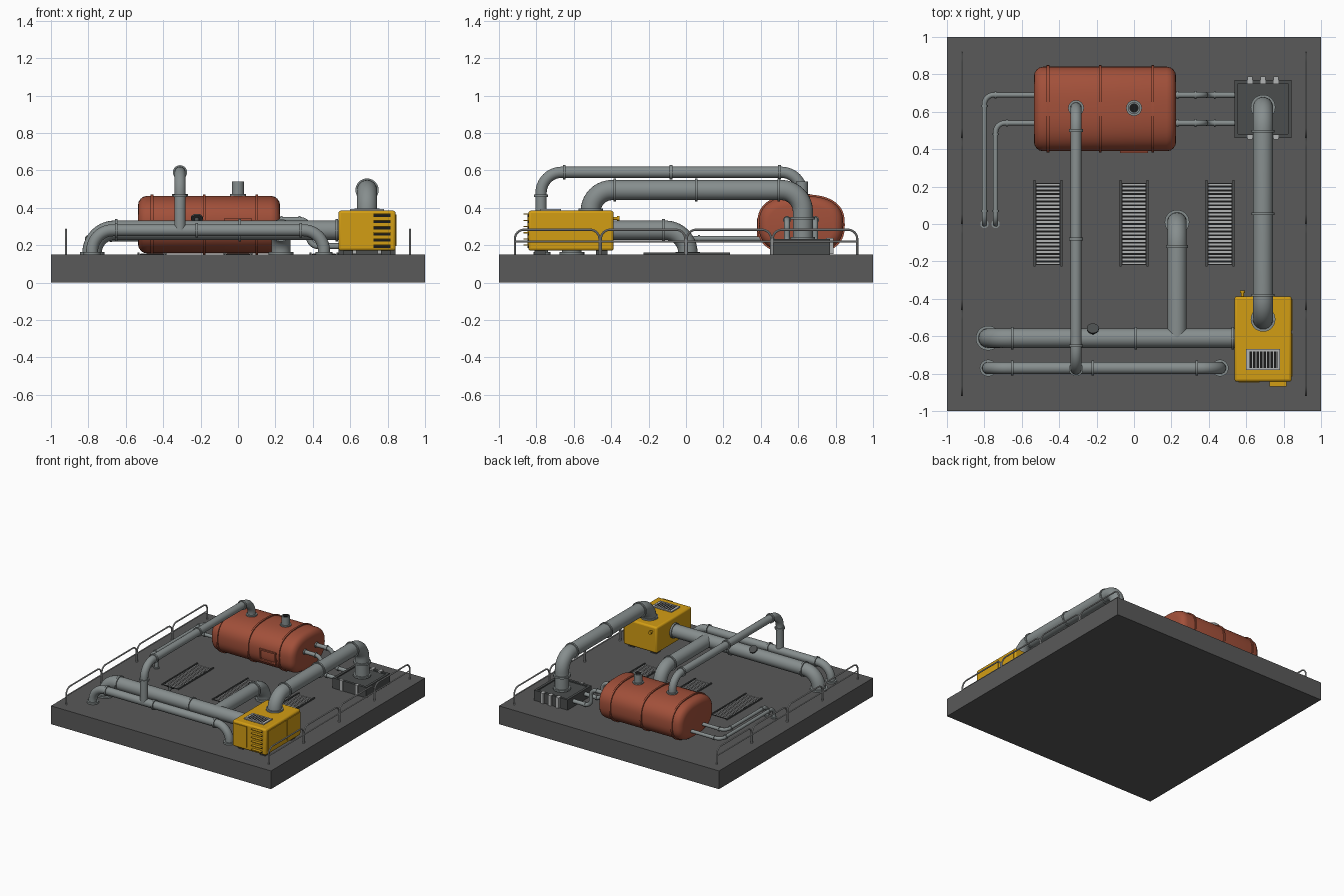
import bpy, bmesh, math
from mathutils import Vector, Matrix

cube = bpy.data.objects.get("Cube")
if cube:
    bpy.data.objects.remove(cube, do_unlink=True)

parts = []


def material(name, rgb):
    m = bpy.data.materials.new(name)
    m.use_nodes = True
    m.diffuse_color = (*rgb, 1)
    m.node_tree.nodes["Principled BSDF"].inputs["Base Color"].default_value = (*rgb, 1)
    return m


SLAB = material("dark concrete", (0.1, 0.1, 0.1))
STEEL = material("pipe steel", (0.24, 0.27, 0.27))
RUST = material("tank red", (0.36, 0.08, 0.042))
YELLOW = material("generator yellow", (0.65, 0.34, 0.007))
LIGHT = material("light metal", (0.45, 0.46, 0.46))
IRON = material("dark iron", (0.07, 0.075, 0.075))
BLACK = material("black", (0.01, 0.01, 0.01))


def add(name, bm, mat):
    bmesh.ops.recalc_face_normals(bm, faces=bm.faces)
    me = bpy.data.meshes.new(name)
    bm.to_mesh(me)
    bm.free()
    me.materials.append(mat)
    ob = bpy.data.objects.new(name, me)
    bpy.context.collection.objects.link(ob)
    parts.append(ob)
    return ob


def boxes(name, mat, items, bevel=0):
    """One object made of boxes given as (centre, size)."""
    bm = bmesh.new()
    for centre, size in items:
        bmesh.ops.create_cube(bm, size=1, matrix=Matrix.Translation(centre) @ Matrix.Diagonal((*size, 1)))
    ob = add(name, bm, mat)
    if bevel:
        mod = ob.modifiers.new("rounded edges", 'BEVEL')
        mod.width, mod.segments = bevel, 3
    return ob


def loft(bm, rings):
    loops = [[bm.verts.new(p) for p in ring] for ring in rings]
    n = len(loops[0])
    for a, b in zip(loops, loops[1:]):
        for i in range(n):
            j = (i + 1) % n
            bm.faces.new((a[i], a[j], b[j], b[i]))
    bm.faces.new(loops[0])
    bm.faces.new(loops[-1])


def rounded(corners, bend):
    """Replace the square corners of a path by quarter arcs."""
    pts = [Vector(c) for c in corners]
    path = [pts[0]]
    for p, c, q in zip(pts, pts[1:], pts[2:]):
        a, b = (p - c).normalized(), (q - c).normalized()
        for k in range(11):
            t = math.pi / 2 * k / 10
            path.append(c + bend * (a + b - b * math.cos(t) - a * math.sin(t)))
    return path + [pts[-1]]


def pipe(name, r, corners, bend=0.1, mat=STEEL, sides=24):
    path = rounded(corners, bend)
    dirs = [(b - a).normalized() for a, b in zip(path, path[1:])]
    tangents = [dirs[0]] + [(a + b).normalized() for a, b in zip(dirs, dirs[1:])] + [dirs[-1]]
    u = tangents[0].orthogonal().normalized()
    rings, last = [], tangents[0]
    for p, t in zip(path, tangents):
        u = last.rotation_difference(t) @ u
        v, last = t.cross(u), t
        angles = [math.tau * i / sides for i in range(sides)]
        rings.append([p + r * (u * math.cos(a) + v * math.sin(a)) for a in angles])
    bm = bmesh.new()
    loft(bm, rings)
    return add(name, bm, mat)


def discs(name, r, axis, centres, depth=0.014, mat=STEEL):
    """Flanges: short cylinders sharing one axis."""
    turn = Vector((0, 0, 1)).rotation_difference(Vector(axis)).to_matrix().to_4x4()
    bm = bmesh.new()
    for c in centres:
        bmesh.ops.create_cone(bm, cap_ends=True, segments=28, radius1=r, radius2=r, depth=depth,
                              matrix=Matrix.Translation(c) @ turn)
    return add(name, bm, mat)


X, Y, Z = (1, 0, 0), (0, 1, 0), (0, 0, 1)
G = 0.15  # deck height

boxes("base_slab", SLAB, [((0, 0, G / 2), (2, 2, G))])

# Tank: rounded-oval section with domed edges and raised bands
TY, TZ = 0.615, 0.31


def oval(x, s, inset=0):
    ring = []
    for i in range(64):
        c, n = math.cos(math.tau * i / 64), math.sin(math.tau * i / 64)
        ring.append((x, TY + (0.226 * s - inset) * math.copysign(abs(c) ** 0.78, c),
                     TZ + (0.154 * s - inset) * math.copysign(abs(n) ** 0.78, n)))
    return ring


bm = bmesh.new()
ends = [(0, 0.05), (0.004, 0.032), (0.014, 0.016), (0.028, 0.005), (0.05, 0)]
loft(bm, [oval(-0.535 + d, 1, i) for d, i in ends] + [oval(0.225 - d, 1, i) for d, i in reversed(ends)])
add("tank_body", bm, RUST)
bm = bmesh.new()
for x in (-0.46, -0.18, 0.1):
    loft(bm, [oval(x - 0.007, 1, -0.008), oval(x + 0.007, 1, -0.008)])
add("tank_bands", bm, RUST)
boxes("tank_hatch_frame", RUST,
      [((0, 0.388, z), (0.15, 0.016, 0.012)) for z in (0.25, 0.336)]
      + [((x, 0.388, 0.293), (0.012, 0.016, 0.09)) for x in (-0.069, 0.069)])
pipe("tank_vent", 0.032, [(0, 0.62, 0.44), (0, 0.62, 0.54)])
discs("tank_vent_opening", 0.024, Z, [(0, 0.62, 0.54)], 0.004, BLACK)
discs("tank_top_flanges", 0.042, Z, [(0, 0.62, 0.466), (-0.31, 0.62, 0.466)])

# Thin overhead pipe from tank to front line
pipe("overhead_pipe", 0.03, [(-0.31, 0.62, 0.44), (-0.31, 0.62, 0.59), (-0.31, -0.775, 0.59),
                             (-0.31, -0.775, 0.28)], 0.11)
discs("overhead_pipe_flanges", 0.038, Y, [(-0.31, y, 0.59) for y in (-0.65, -0.08, 0.5)])
discs("overhead_riser_flange", 0.038, Z, [(-0.31, -0.775, 0.465)])

# Front line, ducking into the deck at both ends
pipe("front_pipe", 0.032, [(-0.78, -0.77, G), (-0.78, -0.77, 0.28), (0.46, -0.77, 0.28), (0.46, -0.77, G)], 0.11)
discs("front_pipe_flanges", 0.04, X, [(x, -0.77, 0.28) for x in (-0.65, -0.22, 0.335)])
discs("front_pipe_feet", 0.045, Z, [(x, -0.77, G + 0.007) for x in (-0.78, 0.46)])

# Main line with a branch
pipe("main_pipe", 0.052, [(-0.78, -0.61, G), (-0.78, -0.61, 0.28), (0.55, -0.61, 0.28)], 0.12)
pipe("branch_pipe", 0.052, [(0.23, -0.61, 0.28), (0.23, 0.01, 0.28), (0.23, 0.01, G)], 0.12)
discs("main_pipe_flanges", 0.06, X, [(x, -0.61, 0.28) for x in (-0.65, 0.01, 0.528)])
discs("branch_pipe_flange", 0.06, Y, [(0.23, -0.12, 0.28)])
discs("main_pipe_feet", 0.066, Z, [(-0.78, -0.61, G + 0.007), (0.23, 0.01, G + 0.007)])
pipe("valve_stem", 0.012, [(-0.22, -0.59, 0.31), (-0.22, -0.56, 0.345)], mat=IRON)
wheel = discs("valve_wheel", 0.032, (0, 0.6, 0.8), [(-0.22, -0.56, 0.345)], 0.01, IRON)

# Large exhaust pipe from generator to exchanger
pipe("exhaust_pipe", 0.054, [(0.69, -0.51, 0.37), (0.69, -0.51, 0.495), (0.69, 0.625, 0.495),
                             (0.69, 0.625, 0.22)], 0.115)
discs("exhaust_flanges", 0.062, Y, [(0.69, y, 0.495) for y in (-0.38, 0.055, 0.495)])
discs("exhaust_riser_flanges", 0.066, Z, [(0.69, -0.51, 0.39), (0.69, 0.625, 0.345), (0.69, 0.625, 0.238)])

# Small twin lines on both ends of the tank
for side, y, x in (("rear", 0.69, -0.8), ("front", 0.54, -0.74)):
    pipe(side + "_drain_pipe", 0.014, [(-0.5, y, 0.235), (x, y, 0.235), (x, 0, 0.235), (x, 0, G)], 0.05, sides=16)
    discs(side + "_drain_flanges", 0.019, Y, [(x, v, 0.235) for v in (0.07, y - 0.06)], 0.01)
    discs(side + "_drain_end_flange", 0.019, X, [(x + 0.06, y, 0.235)], 0.01)
    discs(side + "_drain_foot", 0.022, Z, [(x, 0, G + 0.004)], 0.008)
    pipe(side + "_feed_pipe", 0.016, [(0.2, y, 0.335), (0.38, y, 0.335), (0.38, y, 0.195), (0.56, y, 0.195)],
         0.05, sides=16)
    discs(side + "_feed_flanges", 0.021, X, [(0.328, y, 0.335), (0.432, y, 0.195), (0.232, y, 0.335)], 0.01)

# Exchanger box with rim and clamps
boxes("exchanger_box", IRON, [((0.69, 0.615, 0.187), (0.305, 0.31, 0.075))])
boxes("exchanger_rim", IRON,
      [((0.69, 0.615 + s * 0.145, 0.228), (0.305, 0.02, 0.012)) for s in (-1, 1)]
      + [((0.69 + s * 0.143, 0.615, 0.228), (0.02, 0.31, 0.012)) for s in (-1, 1)])
boxes("exchanger_clamps", LIGHT,
      [((x, 0.768, 0.195), (0.026, 0.04, 0.085)) for x in (0.62, 0.69, 0.76)]
      + [((x, 0.463, 0.195), (0.026, 0.025, 0.085)) for x in (0.62, 0.76)])

# Generator
boxes("generator_body", YELLOW, [((0.69, -0.615, 0.278), (0.306, 0.456, 0.214))], 0.014)
boxes("generator_feet", IRON, [((x, y, 0.162), (0.05, 0.06, 0.026)) for x in (0.59, 0.79) for y in (-0.78, -0.45)])
boxes("generator_side_doors", YELLOW, [((0.845, y, 0.28), (0.006, w, 0.17)) for y, w in ((-0.485, 0.17), (-0.7, 0.23))])
boxes("generator_front_panel", YELLOW, [((0.615, -0.845, 0.28), (0.11, 0.006, 0.17))])
LEVELS = [0.197 + 0.033 * i for i in range(6)]
boxes("louvre_slots", BLACK, [((0.77, -0.844, z - 0.005), (0.09, 0.006, 0.012)) for z in LEVELS])
boxes("louvre_hoods", YELLOW, [((0.77, -0.855, z + 0.004), (0.09, 0.026, 0.006)) for z in LEVELS])
boxes("top_grille_backing", BLACK, [((0.69, -0.725, 0.387), (0.18, 0.11, 0.006))])
boxes("top_grille_bars", LIGHT,
      [((0.615 + 0.01875 * i, -0.725, 0.39), (0.007, 0.11, 0.007)) for i in range(9)]
      + [((0.69, -0.725 + s * 0.05, 0.39), (0.18, 0.012, 0.008)) for s in (-1, 1)]
      + [((0.69 + s * 0.085, -0.725, 0.39), (0.012, 0.11, 0.008)) for s in (-1, 1)])
pipe("generator_knob_stem", 0.008, [(0.58, -0.39, 0.343), (0.58, -0.365, 0.343)], mat=YELLOW, sides=12)
discs("generator_knob", 0.014, Y, [(0.58, -0.363, 0.343)], 0.014, YELLOW)

# Floor grates
for name, x in (("right", -0.46), ("middle", 0), ("left", 0.46)):
    boxes(name + "_grate_pit", BLACK, [((x, 0, G + 0.001), (0.13, 0.44, 0.004))])
    boxes(name + "_grate_slats", LIGHT, [((x, -0.21 + 0.02 * i, G + 0.004), (0.125, 0.01, 0.005)) for i in range(22)])
    boxes(name + "_grate_rails", IRON, [((x + s * 0.072, 0.004, G + 0.004), (0.01, 0.46, 0.012)) for s in (-1, 1)])

# Hoop railings along both sides
for side, x in (("right", -0.92), ("left", 0.92)):
    for k in range(4):
        a, b = -0.915 + 0.4595 * k, -0.463 + 0.4595 * k
        pipe(f"{side}_railing_{k + 1}", 0.006, [(x, a, G), (x, a, 0.283), (x, b, 0.283), (x, b, G)], 0.05, LIGHT, 10)
        pipe(f"{side}_railing_bar_{k + 1}", 0.005, [(x, a, 0.22), (x, b, 0.22)], 0, LIGHT, 10)

# Smooth shading with sharp edges kept
bpy.ops.object.select_all(action='DESELECT')
for ob in parts:
    ob.select_set(True)
bpy.context.view_layer.objects.active = parts[0]
bpy.ops.object.shade_smooth_by_angle(angle=math.radians(35))
